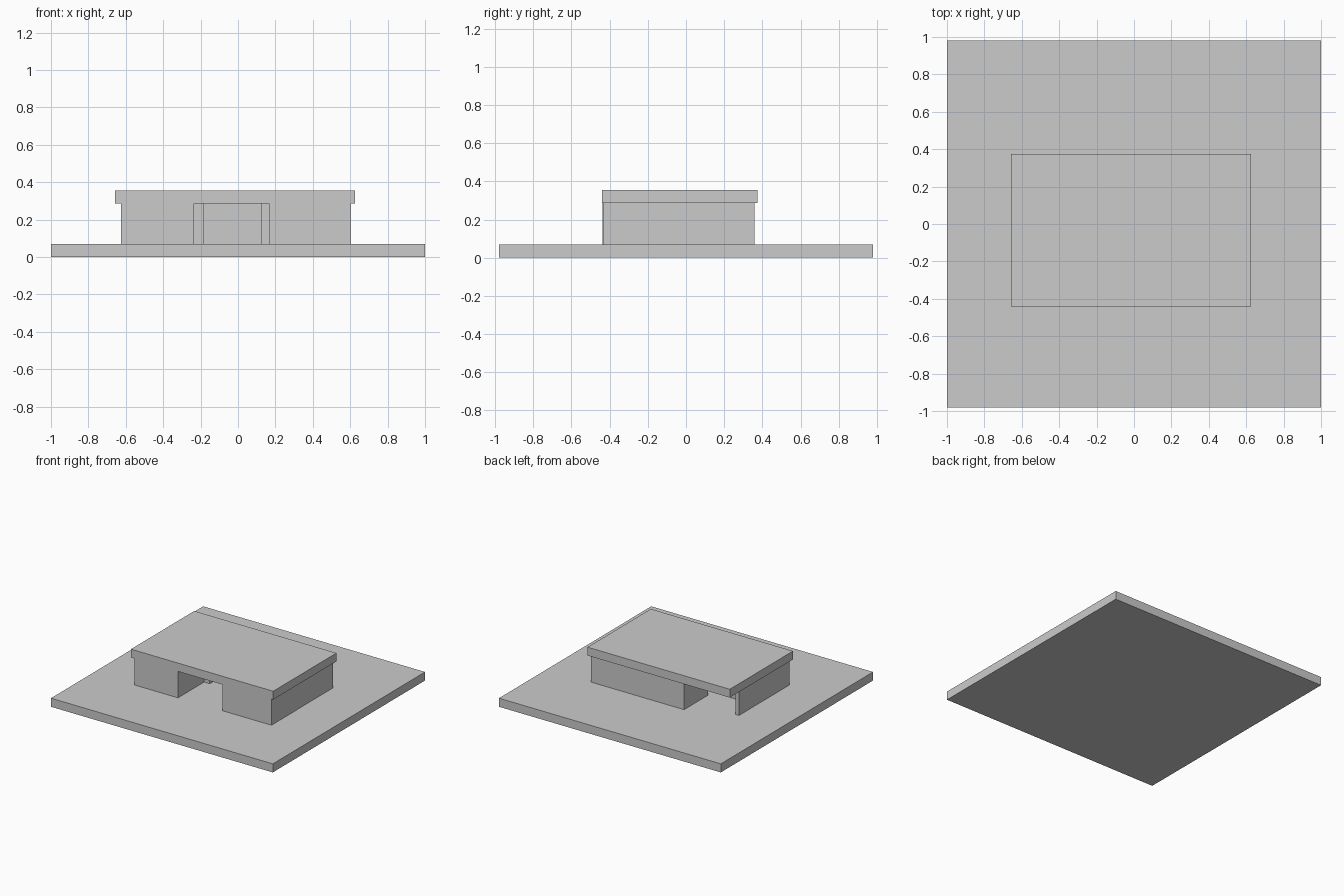
import bpy

if "Cube" in bpy.data.objects:
    bpy.data.objects.remove(bpy.data.objects["Cube"])

grey = bpy.data.materials.new("plain grey")
grey.diffuse_color = (0.6, 0.6, 0.6, 1)
grey.use_nodes = True
grey.node_tree.nodes["Principled BSDF"].inputs["Base Color"].default_value = grey.diffuse_color


def box(name, x0, x1, y0, y1, z0, z1):
    """Axis-aligned box between the given limits."""
    bpy.ops.mesh.primitive_cube_add(size=1)
    ob = bpy.context.object
    ob.name = name
    for v in ob.data.vertices:
        v.co = (x1 if v.co.x > 0 else x0,
                y1 if v.co.y > 0 else y0,
                z1 if v.co.z > 0 else z0)
    ob.data.materials.append(grey)
    return ob


GROUND, CEILING, TOP = 0.07, 0.287, 0.355

# square plot and flat overhanging roof
box("base_slab", -1, 1, -0.98, 0.98, 0, GROUND)
box("roof_slab", -0.657, 0.625, -0.44, 0.375, CEILING, TOP)

# wall blocks around the entrance hall and the open rear corner
walls = {
    "front_left_block": (-0.625, -0.235, -0.437, -0.10),
    "left_cross_wall": (-0.625, -0.185, -0.10, -0.01),
    "left_screen_wall": (-0.625, -0.595, -0.01, 0.21),
    "front_right_block": (0.165, 0.605, -0.433, -0.10),
    "right_cross_block": (0.125, 0.603, -0.10, 0.05),
    "rear_block": (-0.235, 0.603, 0.05, 0.36),
}
for name, (x0, x1, y0, y1) in walls.items():
    box(name, x0, x1, y0, y1, GROUND, CEILING)
